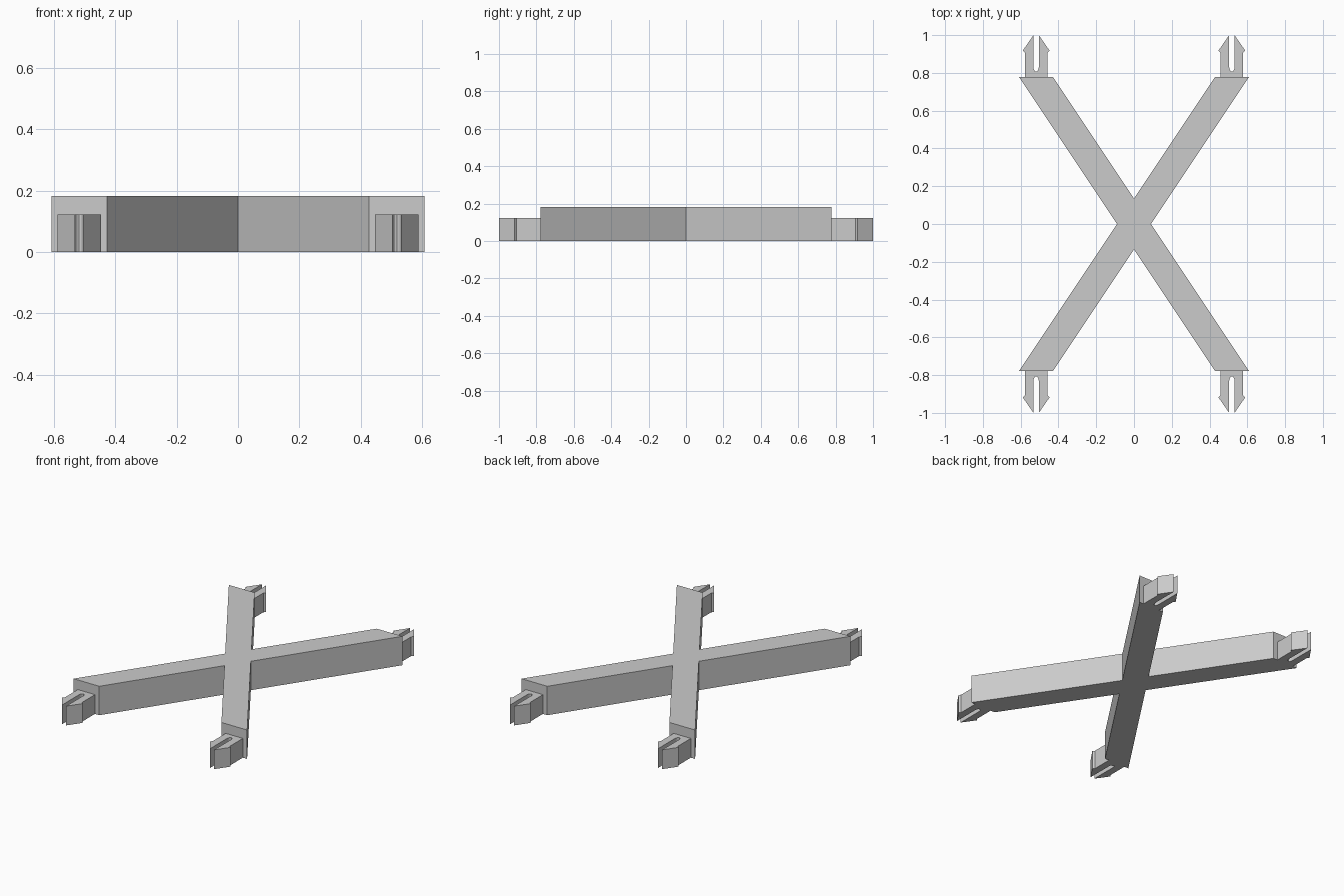
import bpy, bmesh, math

cube = bpy.data.objects.get("Cube")
if cube:
    bpy.data.objects.remove(cube, do_unlink=True)

grey = bpy.data.materials.new("light_grey")
grey.use_nodes = True
colour = (0.6, 0.6, 0.6, 1)
grey.diffuse_color = colour
grey.node_tree.nodes["Principled BSDF"].inputs["Base Color"].default_value = colour


def extrude_outline(name, outline, height):
    """Solid prism standing on the ground from a plan outline."""
    bm = bmesh.new()
    base = bm.faces.new([bm.verts.new((x, y, 0)) for x, y in outline])
    top = bmesh.ops.extrude_face_region(bm, geom=[base], use_keep_orig=True)
    verts = [v for v in top["geom"] if isinstance(v, bmesh.types.BMVert)]
    bmesh.ops.translate(bm, verts=verts, vec=(0, 0, height))
    bmesh.ops.recalc_face_normals(bm, faces=bm.faces)
    mesh = bpy.data.meshes.new(name)
    bm.to_mesh(mesh)
    bm.free()
    mesh.materials.append(grey)
    obj = bpy.data.objects.new(name, mesh)
    bpy.context.collection.objects.link(obj)
    return obj


END = 0.777       # y of the flat arm ends
CLIP_X = 0.518    # centre line of each clip

# Crossed arms, one solid with flat ends
quarter = [(0.09, 0), (0.608, END), (0.428, END), (0, 0.135)]
half = quarter + [(-x, y) for x, y in reversed(quarter[:-1])]
cross = half + [(x, -y) for x, y in reversed(half[1:-1])]
extrude_outline("cross_arms", cross, 0.183)

# Barbed snap clip: outer edge, then the round-bottomed slot
side = [(0.06, END), (0.06, 0.907), (0.071, 0.918), (0.014, 1.0)]
slot = [(0.014 * math.cos(a), 0.83 - 0.023 * math.sin(a))
        for a in (math.pi * i / 8 for i in range(9))]
clip = side + slot + [(-x, y) for x, y in reversed(side)]

for sx, x_name in ((1, "left"), (-1, "right")):
    for sy, y_name in ((-1, "front"), (1, "back")):
        outline = [(sx * CLIP_X + x, sy * y) for x, y in clip]
        extrude_outline(f"{y_name}_{x_name}_clip", outline, 0.122)
